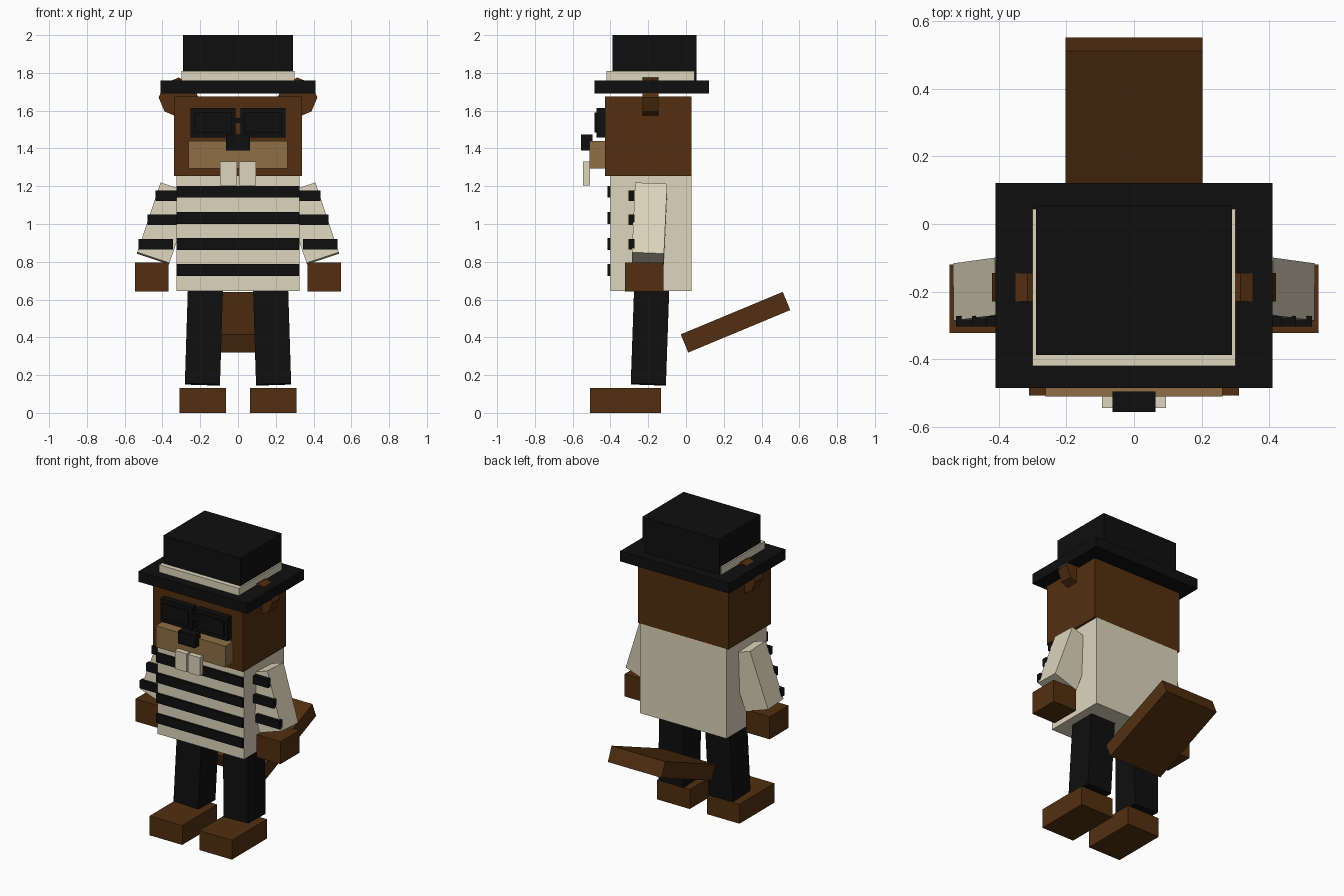
import bpy
import bmesh
from math import radians, cos, sin, pi
from mathutils import Matrix, Vector, Euler

cube = bpy.data.objects.get("Cube")
if cube:
    bpy.data.objects.remove(cube, do_unlink=True)


def material(name, *srgb):
    lin = [((c / 255 + 0.055) / 1.055) ** 2.4 if c > 10 else c / 255 / 12.92 for c in srgb]
    mat = bpy.data.materials.new(name)
    mat.use_nodes = True
    mat.diffuse_color = (*lin, 1)
    bsdf = mat.node_tree.nodes["Principled BSDF"]
    bsdf.inputs["Base Color"].default_value = (*lin, 1)
    bsdf.inputs["Roughness"].default_value = 0.9
    return mat


BROWN = material("brown fur", 82, 47, 16)
TAN = material("tan muzzle", 143, 111, 69)
CREAM = material("cream cloth", 221, 213, 188)
BLACK = material("black cloth", 15, 15, 15)


def finish(name, bm, mat):
    bmesh.ops.recalc_face_normals(bm, faces=bm.faces)
    mesh = bpy.data.meshes.new(name)
    bm.to_mesh(mesh)
    bm.free()
    mesh.materials.append(mat)
    obj = bpy.data.objects.new(name, mesh)
    bpy.context.collection.objects.link(obj)
    return obj


def block(name, mat, centre, size, rot=(0, 0, 0)):
    """Box from centre, full size and rotation in degrees."""
    bm = bmesh.new()
    turn = Euler([radians(a) for a in rot]).to_matrix().to_4x4()
    bmesh.ops.create_cube(bm, size=1, matrix=turn @ Matrix.Diagonal((*size, 1)))
    obj = finish(name, bm, mat)
    obj.location = centre
    return obj


def span(name, mat, x, y, z):
    """Box from its lower and upper limits on each axis."""
    lims = (x, y, z)
    return block(name, mat, [(a + b) / 2 for a, b in lims], [b - a for a, b in lims])


def span_pair(name, mat, x, y, z):
    span("left_" + name, mat, x, y, z)
    span("right_" + name, mat, (-x[1], -x[0]), y, z)


def block_pair(name, mat, centre, size, rot):
    x, y, z = centre
    block("left_" + name, mat, centre, size, rot)
    block("right_" + name, mat, (-x, y, z), size, (rot[0], -rot[1], -rot[2]))


# Hat
span("hat_crown", BLACK, (-0.29, 0.29), (-0.388, 0.056), (1.75, 2.0))
span("hat_band", CREAM, (-0.3, 0.3), (-0.42, 0.045), (1.755, 1.81))
span("hat_brim", BLACK, (-0.41, 0.41), (-0.485, 0.122), (1.69, 1.76))

# Head and face
span("head", BROWN, (-0.34, 0.34), (-0.43, 0.03), (1.255, 1.675))
span_pair("muzzle", TAN, (0, 0.262), (-0.51, -0.42), (1.295, 1.44))
span("nose", BLACK, (-0.064, 0.064), (-0.556, -0.495), (1.39, 1.475))
span_pair("tooth", CREAM, (0.005, 0.094), (-0.545, -0.508), (1.205, 1.33))
span_pair("glasses_frame", BLACK, (0.012, 0.252), (-0.475, -0.425), (1.458, 1.615))
span_pair("glasses_lens", BLACK, (0.035, 0.23), (-0.485, -0.47), (1.485, 1.59))
span("glasses_bridge", BLACK, (-0.02, 0.02), (-0.475, -0.425), (1.535, 1.56))

# Eight-sided ears
for side, sx in (("left", 1), ("right", -1)):
    bm = bmesh.new()
    rim = [bm.verts.new((sx * 0.315 + 0.105 * cos(i * pi / 4), -0.23,
                         1.67 + 0.105 * sin(i * pi / 4))) for i in range(8)]
    face = bm.faces.new(rim)
    ext = bmesh.ops.extrude_face_region(bm, geom=[face], use_keep_orig=True)
    moved = [g for g in ext["geom"] if isinstance(g, bmesh.types.BMVert)]
    bmesh.ops.translate(bm, verts=moved, vec=Vector((0, 0.085, 0)))
    finish(side + "_ear", bm, BROWN)

# Striped shirt
span("shirt", CREAM, (-0.326, 0.326), (-0.4, 0.03), (0.645, 1.255))
for i in range(4):
    low = 0.725 + 0.138 * i
    span(f"shirt_stripe_{i + 1}", BLACK, (-0.326, 0.326), (-0.416, -0.398), (low, low + 0.063))

# Sleeves with stripes, and hands
block_pair("sleeve", CREAM, (0.3875, -0.193, 1.003), (0.18, 0.17, 0.39), (-2.5, -18.5, 0))
for i, outer in enumerate((0.527, 0.48, 0.437)):
    low = 0.865 + 0.129 * i
    span_pair(f"sleeve_stripe_{i + 1}", BLACK, (outer - 0.182, outer),
              (-0.304, -0.272), (low, low + 0.055))
span_pair("hand", BROWN, (0.367, 0.546), (-0.323, -0.12), (0.642, 0.795))

# Legs and feet
block_pair("leg", BLACK, (0.18, -0.19, 0.42), (0.186, 0.186, 0.54), (-2, -1.8, 0))
span_pair("foot", BROWN, (0.064, 0.31), (-0.508, -0.132), (0, 0.132))

# Flat tail
block("tail", BROWN, (0, 0.262, 0.48), (0.404, 0.585, 0.104), (22.6, 0, 0))
